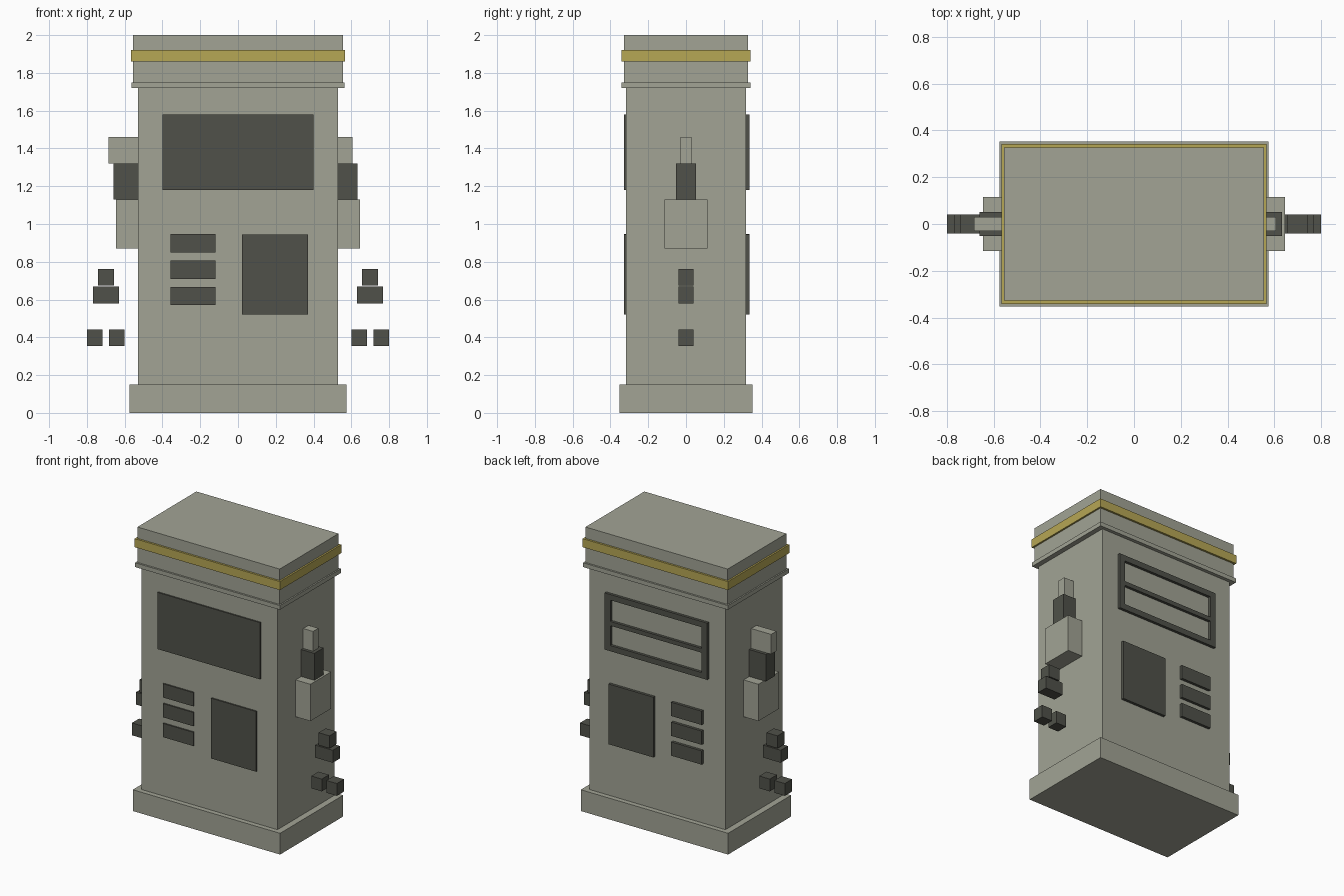
import bpy

if "Cube" in bpy.data.objects:
    bpy.data.objects.remove(bpy.data.objects["Cube"])


def material(name, rgb):
    m = bpy.data.materials.new(name)
    m.diffuse_color = (*rgb, 1)
    m.use_nodes = True
    m.node_tree.nodes["Principled BSDF"].inputs["Base Color"].default_value = m.diffuse_color
    return m


GREY = material("warm_grey", (0.36, 0.37, 0.30))
DARK = material("dark_grey", (0.08, 0.083, 0.067))
GOLD = material("dull_gold", (0.47, 0.385, 0.09))


def box(name, x, y, z, mat):
    """Box given by (min, max) ranges on each axis."""
    bpy.ops.mesh.primitive_cube_add(size=1, location=[(a + b) / 2 for a, b in (x, y, z)])
    ob = bpy.context.object
    ob.name = name
    ob.scale = [b - a for a, b in (x, y, z)]
    bpy.ops.object.transform_apply(location=False, rotation=False, scale=True)
    ob.data.materials.append(mat)
    return ob


def tier(name, hx, hy, z, mat):
    return box(name, (-hx, hx), (-hy, hy), z, mat)


# Cabinet, stacked from the floor up
tier("plinth", 0.575, 0.352, (0, 0.15), GREY)
tier("cabinet_body", 0.53, 0.317, (0.15, 1.72), GREY)
tier("cornice", 0.565, 0.341, (1.72, 1.75), GREY)
tier("cap", 0.555, 0.328, (1.75, 2.0), GREY)
tier("gold_band", 0.567, 0.342, (1.86, 1.92), GOLD)

# Keypads and service panels on both faces
FRONT, BACK = (-0.327, -0.31), (0.31, 0.336)
for side, y in (("front", FRONT), ("back", BACK)):
    box(side + "_panel", (0.02, 0.37), y, (0.52, 0.945), DARK)
    for i, z in enumerate((0.57, 0.71, 0.85)):
        box(f"{side}_button_{i + 1}", (-0.357, -0.12), y, (z, z + 0.097), DARK)

# Front display is solid, back display is an open frame with a divider
box("front_display", (-0.40, 0.40), FRONT, (1.18, 1.58), DARK)
for name, z in (("bottom", (1.18, 1.22)), ("divider", (1.36, 1.39)), ("top", (1.54, 1.58))):
    box("back_frame_" + name, (-0.40, 0.40), BACK, z, DARK)
for name, x in (("left", (0.355, 0.40)), ("right", (-0.40, -0.355))):
    box("back_frame_" + name, x, BACK, (1.18, 1.58), DARK)

# Nozzle holders and hose segments on both sides
for side, s, top, mid in (("right", 1, 0.607, 0.632), ("left", -1, 0.685, 0.66)):
    def side_box(name, x, hy, z, mat):
        box(f"{side}_{name}", sorted((s * x[0], s * x[1])), (-hy, hy), z, mat)

    side_box("nozzle_tip", (0.52, top), 0.03, (1.32, 1.46), GREY)
    side_box("nozzle_grip", (0.52, mid), 0.052, (1.13, 1.32), DARK)
    side_box("nozzle_holster", (0.52, 0.646), 0.115, (0.87, 1.13), GREY)
    side_box("hose_upper", (0.657, 0.742), 0.04, (0.675, 0.763), DARK)
    side_box("hose_middle", (0.63, 0.768), 0.04, (0.58, 0.668), DARK)
    side_box("hose_inner", (0.60, 0.682), 0.04, (0.355, 0.442), DARK)
    side_box("hose_outer", (0.718, 0.80), 0.04, (0.355, 0.442), DARK)
